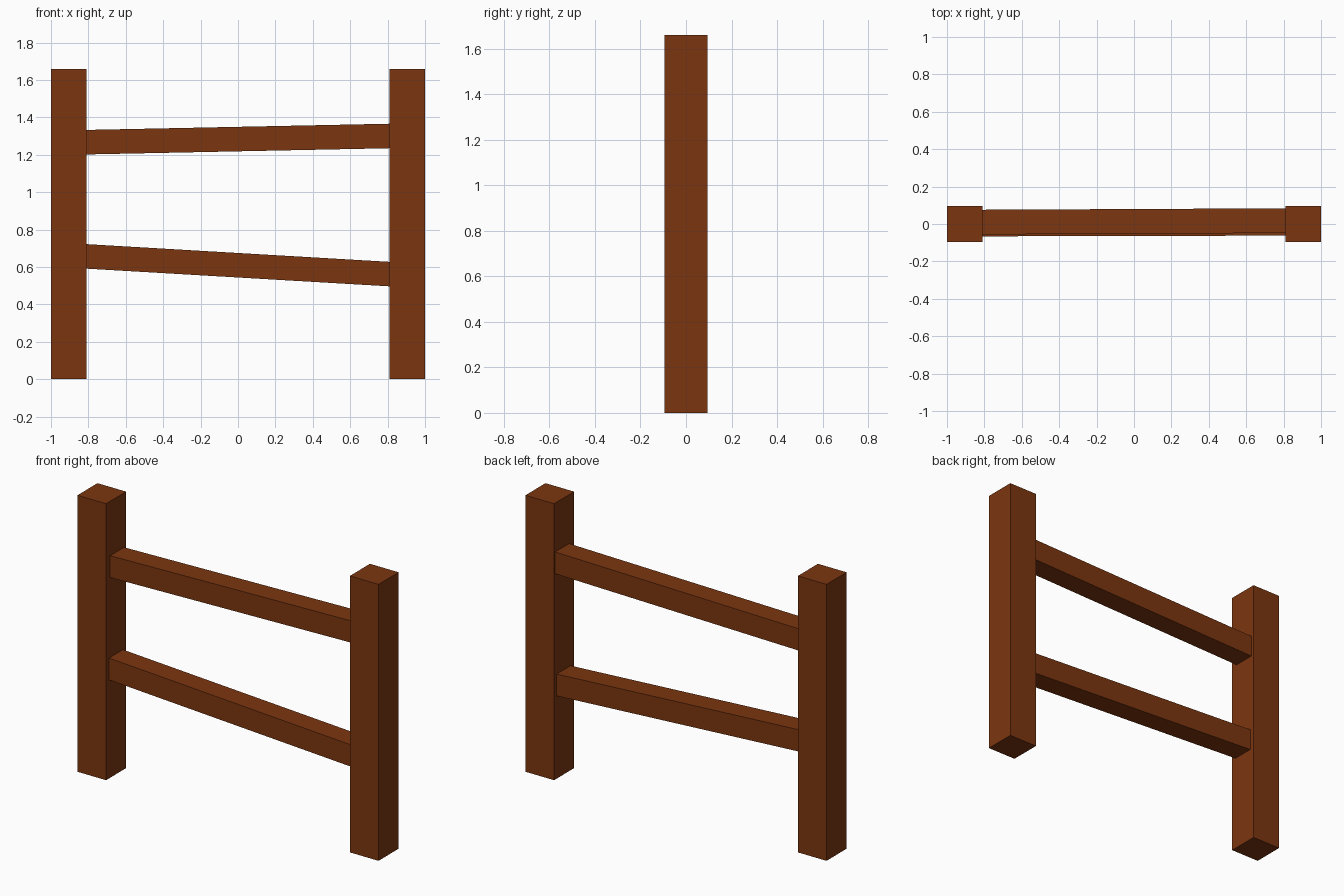
import bpy, bmesh
from mathutils import Vector

if "Cube" in bpy.data.objects:
    bpy.data.objects.remove(bpy.data.objects["Cube"])

wood = bpy.data.materials.new("brown_wood")
wood.diffuse_color = (0.20, 0.036, 0.005, 1)
wood.use_nodes = True
wood.node_tree.nodes["Principled BSDF"].inputs["Base Color"].default_value = wood.diffuse_color


def beam(name, start, end, width, height):
    """Square beam along x whose end faces stay vertical, sheared from start to end."""
    bm = bmesh.new()
    bmesh.ops.create_cube(bm, size=1)
    a, b = Vector(start), Vector(end)
    for v in bm.verts:
        centre = a if v.co.x < 0 else b
        v.co = centre + Vector((0, v.co.y * width, v.co.z * height))
    mesh = bpy.data.meshes.new(name)
    bm.to_mesh(mesh)
    bm.free()
    mesh.materials.append(wood)
    obj = bpy.data.objects.new(name, mesh)
    bpy.context.collection.objects.link(obj)
    return obj


# Upright posts
for side, x in (("left", -0.905), ("right", 0.905)):
    beam(side + "_post", (x - 0.095, 0, 0.83), (x + 0.095, 0, 0.83), 0.19, 1.66)

# Crooked rails, ends let slightly into the posts
beam("upper_rail", (-0.83, 0.010, 1.267), (0.83, 0.018, 1.301), 0.132, 0.131)
beam("lower_rail", (-0.83, 0.0, 0.658), (0.83, 0.004, 0.561), 0.132, 0.131)
